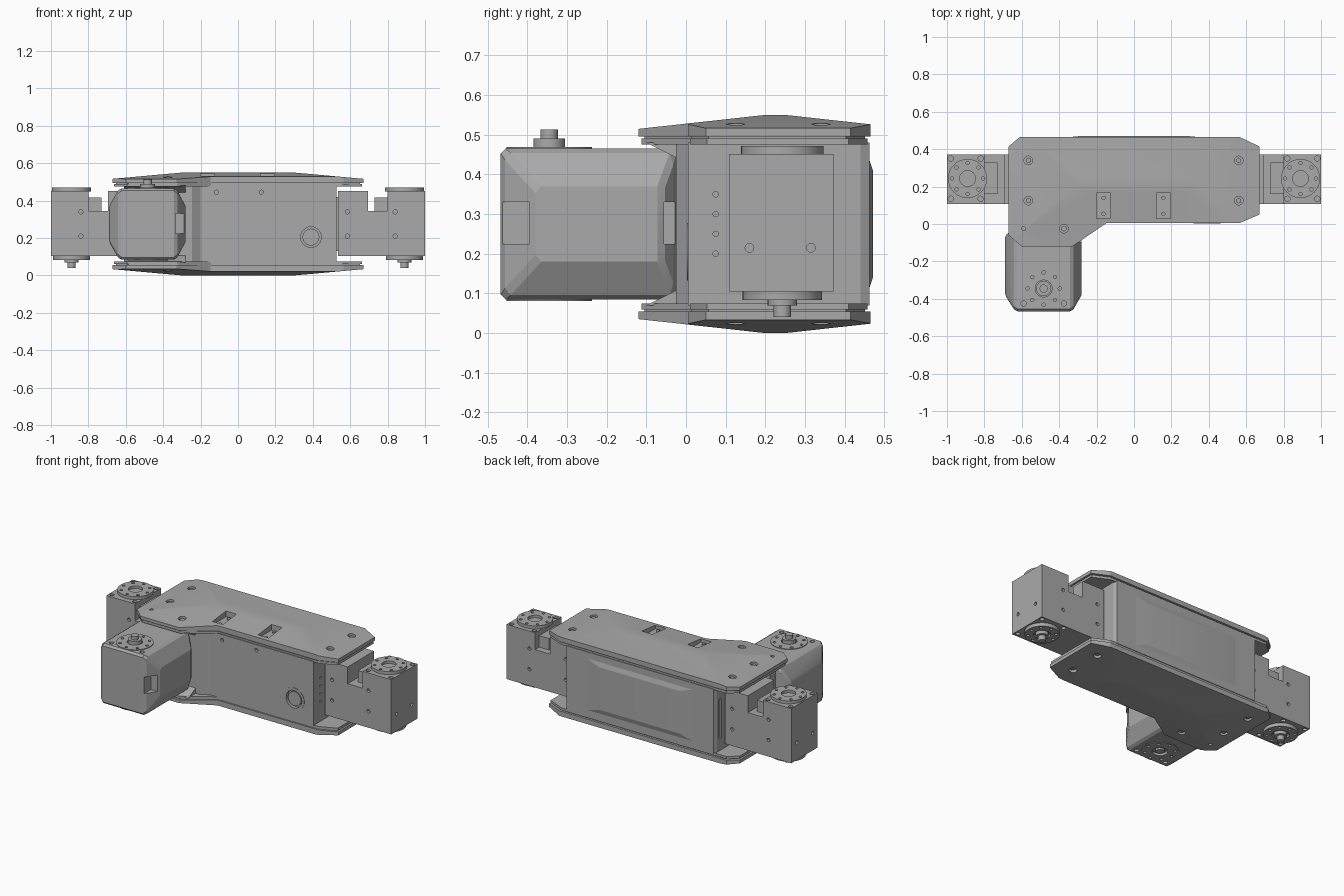
import bpy, bmesh, math
from mathutils import Vector, Matrix

if "Cube" in bpy.data.objects:
    bpy.data.objects.remove(bpy.data.objects["Cube"])

grey = bpy.data.materials.new("satin grey")
grey.use_nodes = True
colour = (0.4, 0.4, 0.4, 1)
grey.diffuse_color = colour
grey.node_tree.nodes["Principled BSDF"].inputs["Base Color"].default_value = colour
parts = []
MID = 0.275  # half of the total height


def finish(name, bm):
    bmesh.ops.recalc_face_normals(bm, faces=bm.faces)
    mesh = bpy.data.meshes.new(name)
    bm.to_mesh(mesh)
    bm.free()
    mesh.materials.append(grey)
    ob = bpy.data.objects.new(name, mesh)
    bpy.context.scene.collection.objects.link(ob)
    parts.append(ob)
    return ob


def add_prism(bm, pts, z0, z1):
    face = bm.faces.new([bm.verts.new((x, y, z0)) for x, y in pts])
    top = bmesh.ops.extrude_face_region(bm, geom=[face])["geom"]
    bmesh.ops.translate(bm, vec=(0, 0, z1 - z0),
                        verts=[v for v in top if isinstance(v, bmesh.types.BMVert)])


def add_hull(bm, pts):
    verts = [bm.verts.new(p) for p in pts]
    bmesh.ops.convex_hull(bm, input=verts)
    bmesh.ops.dissolve_limit(bm, angle_limit=0.01, verts=bm.verts, edges=bm.edges)


def corners(x, y, z):
    return [(a, b, c) for a in x for b in y for c in z]


def add_box(bm, x, y, z):
    size = [b - a for a, b in (x, y, z)]
    mid = [(a + b) / 2 for a, b in (x, y, z)]
    bmesh.ops.create_cube(bm, size=1, matrix=Matrix.Translation(mid) @ Matrix.Diagonal((*size, 1)))


def add_cyl(bm, r, start, end, sides=32):
    a, b = Vector(start), Vector(end)
    turn = (b - a).to_track_quat("Z", "Y").to_matrix().to_4x4()
    bmesh.ops.create_cone(bm, cap_ends=True, segments=sides, radius1=r, radius2=r,
                          depth=(b - a).length, matrix=Matrix.Translation((a + b) / 2) @ turn)


def build(name, adder, *args):
    bm = bmesh.new()
    adder(bm, *args)
    return finish(name, bm)


def bake(ob):
    graph = bpy.context.evaluated_depsgraph_get()
    mesh = bpy.data.meshes.new_from_object(ob.evaluated_get(graph))
    ob.modifiers.clear()
    ob.data = mesh


def cut(ob, bm):
    """Subtract the cutter shapes from a part."""
    tool = finish("cutter", bm)
    tool.hide_render = True
    mod = ob.modifiers.new("cut", "BOOLEAN")
    mod.object, mod.solver, mod.use_self = tool, "EXACT", True
    bake(ob)
    parts.remove(tool)
    bpy.data.objects.remove(tool)


def bevel(ob, width):
    mod = ob.modifiers.new("bevel", "BEVEL")
    mod.width, mod.segments, mod.limit_method = width, 1, "ANGLE"
    bake(ob)


def ring(cx, cy, r, count):
    return [(cx + r * math.cos(math.tau * i / count), cy + r * math.sin(math.tau * i / count))
            for i in range(count)]


# Domed cover plates with an inner lip, top and bottom
outline = [(-.67, .415), (-.61, .465), (.565, .465), (.67, .415), (.67, .05), (.565, .005),
           (-.147, .005), (-.33, -.12), (-.6, -.12), (-.67, -.06)]
lip_line = [(x * .99, .19 + (y - .19) * .975) for x, y in outline]
bolts = [(-.565, .34), (-.565, .125), (.56, .34), (.56, .125), (-.375, -.025)]
slots = [-.163, .157]


def cover(name, top):
    def level(z):
        return z if top else 2 * MID - z
    bm = bmesh.new()
    add_prism(bm, outline, .495, .55)
    for co, no in (((0, .2, .55), (0, -.11, 1)), ((0, .25, .55), (0, .11, 1)),
                   ((.3, 0, .55), (.09, 0, 1)), ((-.3, 0, .55), (-.09, 0, 1))):
        bmesh.ops.bisect_plane(bm, geom=bm.verts[:] + bm.edges[:] + bm.faces[:], dist=1e-5,
                               plane_co=co, plane_no=no, clear_outer=True)
        bmesh.ops.edgeloop_fill(bm, edges=[e for e in bm.edges if e.is_boundary])
    for v in bm.verts:
        v.co.z = level(v.co.z)
    plate = finish(name + "_cover", bm)
    holes = bmesh.new()
    heads = bmesh.new()
    for x, y in bolts:
        add_cyl(holes, .023, (x, y, level(.508)), (x, y, level(.6)), 20)
        add_cyl(heads, .015, (x, y, level(.5)), (x, y, level(.518)), 6)
    add_cyl(holes, .011, (-.59, -.025, level(.505)), (-.59, -.025, level(.6)), 16)
    if top:
        for x in slots:
            add_box(holes, (x - .037, x + .037), (.03, .165), (.51, .6))
            for y in (.055, .14):
                add_cyl(heads, .011, (x, y, .505), (x, y, .52), 12)
    cut(plate, holes)
    finish(name + "_cover_bolts", heads)
    lo, hi = sorted((level(.475), level(.49)))
    build(name + "_lip", add_prism, lip_line, lo, hi)
    lo, hi = sorted((level(.488), level(.497)))
    build(name + "_seam", add_prism, [(x * .975, .19 + (y - .19) * .95) for x, y in outline], lo, hi)


cover("top", True)
cover("bottom", False)

# Central housing with a slot in its right end and small screw holes
body_line = [(-.515, .462), (.515, .462), (.527, .44), (.527, .005), (-.2, .005),
             (-.245, -.025), (-.61, -.025), (-.61, .03), (-.527, .09), (-.527, .44)]
body = build("housing", add_prism, body_line, .07, .48)
holes = bmesh.new()
add_cyl(holes, .055, (.39, -.05, .205), (.39, .025, .205))
for x in (-.115, .125):
    add_cyl(holes, .011, (x, -.05, .445), (x, .02, .445), 16)
add_box(holes, (-.54, -.515), (.395, .42), (.15, .4))
for z in (.2, .25, .3, .35):
    add_cyl(holes, .007, (.515, .075, z), (.54, .075, z), 12)
cut(body, holes)

# Round port ring with a lens
port = build("port_ring", add_cyl, .073, (.39, .003, .205), (.39, .02, .205))
holes = bmesh.new()
add_cyl(holes, .056, (.39, -.05, .205), (.39, .05, .205))
cut(port, holes)
build("port_lens", add_cyl, .045, (.39, .01, .205), (.39, .03, .205))

# Raised tapered back panel
build("back_panel", add_hull, corners((-.44, .44), (.455,), (.09, .46))
      + corners((-.28, .28), (.471,), (.14, .41)))

# Flared brackets that carry the front actuator
for name, z, tip in (("upper", .44, .48), ("lower", .11, .07)):
    build(name + "_flare", add_hull, corners((-.61, -.28), (-.02,), (z, tip))
          + [(x, y, w) for x in (-.61, -.28) for y, w in ((-.1, tip), (-.045, (z + tip * 2) / 3))])


# Rotary actuators at both ends
def flange(name, cx, cy, r, z0, z1, hub, depth):
    """Disc with a ring of screw holes; z1 is its outer face."""
    d = depth if z1 > z0 else -depth
    disc = build(name, add_cyl, r, (cx, cy, z0), (cx, cy, z1), 48)
    tool = bmesh.new()
    for x, y in ring(cx, cy, r * .8, 8):
        add_cyl(tool, .009, (x, y, z1 - d), (x, y, z1 + d), 12)
    add_cyl(tool, hub, (cx, cy, z1 - d), (cx, cy, z1 + d))
    cut(disc, tool)


for name, s in (("left", 1), ("right", -1)):
    def span(a, b):
        return tuple(sorted((s * a, s * b)))
    box = build(name + "_actuator", add_box, span(.535, 1), (.108, .372), (.105, .452))
    tool = bmesh.new()
    add_box(tool, span(.695, .8), (0, .5), (.345, .6))
    for x in (.98, .82):
        for y in (.135, .35):
            add_cyl(tool, .014, (s * x, y, .435), (s * x, y, .5), 16)
            add_cyl(tool, .014, (s * x, y, .05), (s * x, y, .12), 16)
    for z in (.21, .34):
        for x in (.585, .84):
            for y in (.108, .372):
                add_cyl(tool, .011, (s * x, y - .015, z), (s * x, y + .015, z), 16)
    for y in (.16, .315):
        add_cyl(tool, .011, (s * .985, y, .215), (s * 1.05, y, .215), 16)
    cut(box, tool)
    build(name + "_neck", add_box, span(.73, .81), (.16, .33), (.34, .418))
    build(name + "_mount", add_box, span(.52, .54), (.13, .35), (.13, .42))
    cx, cy = s * .89, .243
    flange(name + "_output_disc", cx, cy, .104, .45, .471, .042, .016)
    flange(name + "_rear_disc", cx, cy, .1, .107, .083, .05, .016)
    build(name + "_rear_hub", add_cyl, .037, (cx, cy, .11), (cx, cy, .07))
    build(name + "_shaft", add_cyl, .022, (cx, cy, .11), (cx, cy, .04), 24)

# Faceted front actuator
pod = build("front_actuator", add_hull, corners((-.635, -.33), (-.467, -.025), (.085, .465))
            + corners((-.69, -.28), (-.38, -.06), (.18, .37)))
bevel(pod, .012)
cx, cy = -.483, -.345
tool = bmesh.new()
add_box(tool, (-.335, -.2), (-.5, -.395), (.225, .33))
add_box(tool, (-.335, -.2), (-.055, 0), (.225, .33))
for z in (.085, .465):
    for x in (-.59, -.375):
        add_cyl(tool, .014, (x, -.425, z - .015), (x, -.425, z + .015), 16)
    add_cyl(tool, .1, (cx, cy, z - .015), (cx, cy, z + .015), 48)
cut(pod, tool)
flange("front_output_disc", cx, cy, .108, .449, .469, .045, .016)
flange("front_rear_disc", cx, cy, .108, .101, .081, .045, .016)
build("front_hub", add_cyl, .04, (cx, cy, .445), (cx, cy, .49))
build("front_shaft", add_cyl, .022, (cx, cy, .445), (cx, cy, .513), 24)
build("front_lower_hub", add_cyl, .025, (cx, cy, .11), (cx, cy, .082), 24)

# Smooth the round parts, keep edges crisp
bpy.ops.object.select_all(action="DESELECT")
for ob in parts:
    ob.select_set(True)
bpy.context.view_layer.objects.active = parts[0]
bpy.ops.object.shade_smooth_by_angle(angle=math.radians(16))
